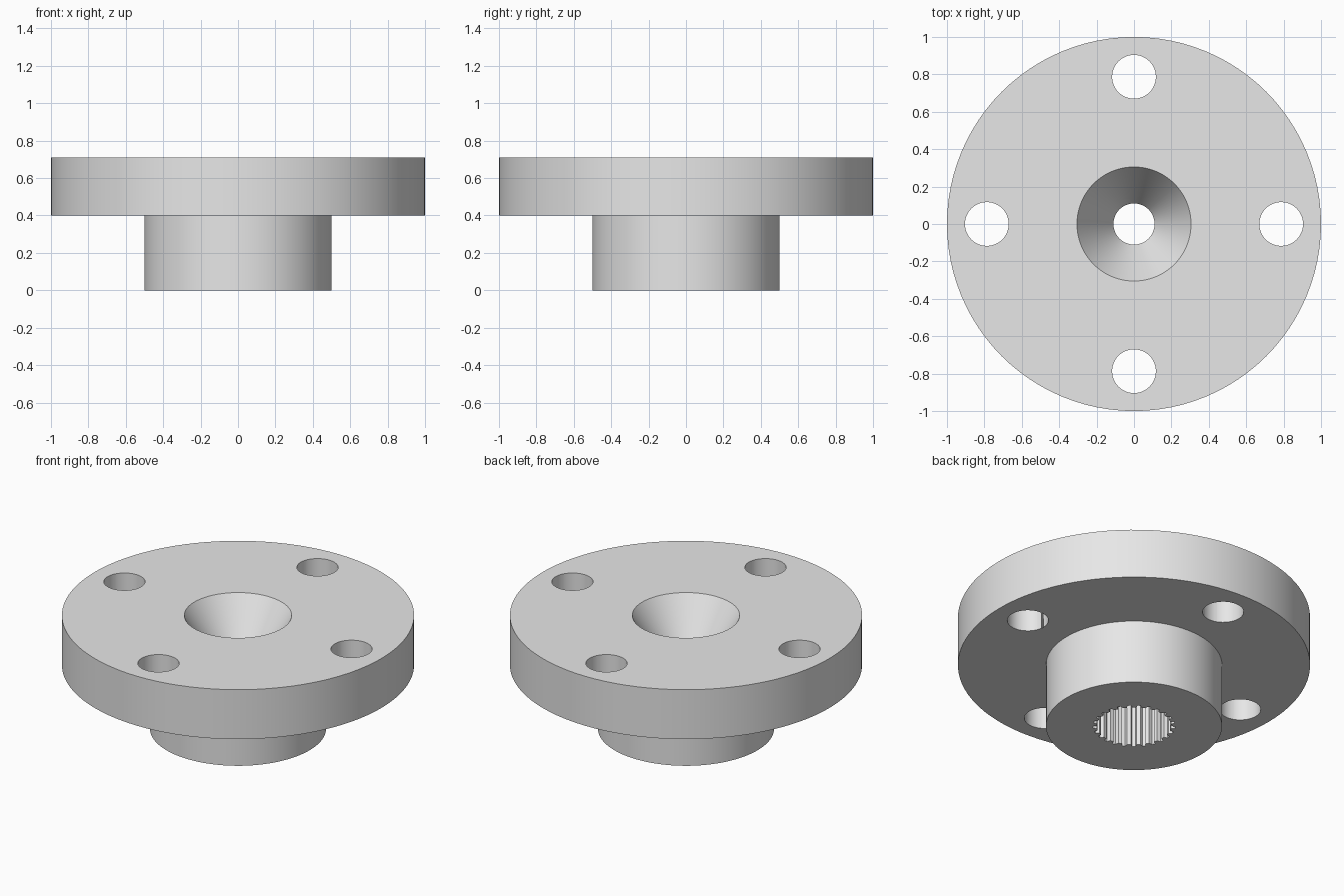
import bpy, bmesh
from math import cos, sin, tau

if "Cube" in bpy.data.objects:
    bpy.data.objects.remove(bpy.data.objects["Cube"])

SEGMENTS = 96
TEETH = 25

grey = bpy.data.materials.new("light grey")
grey.use_nodes = True
grey.diffuse_color = (0.8, 0.8, 0.8, 1)
grey.node_tree.nodes["Principled BSDF"].inputs["Base Color"].default_value = (0.8, 0.8, 0.8, 1)


def finish(name, bm):
    bmesh.ops.recalc_face_normals(bm, faces=bm.faces)
    mesh = bpy.data.meshes.new(name)
    bm.to_mesh(mesh)
    bm.free()
    mesh.materials.append(grey)
    obj = bpy.data.objects.new(name, mesh)
    bpy.context.collection.objects.link(obj)
    return obj


def lathe(name, profile):
    """Revolve a closed (radius, z) profile around the z axis."""
    bm = bmesh.new()
    rings = [[bm.verts.new((r * cos(tau * i / SEGMENTS), r * sin(tau * i / SEGMENTS), z))
              for i in range(SEGMENTS)] for r, z in profile]
    for k, ring in enumerate(rings):
        above = rings[(k + 1) % len(rings)]
        for i in range(SEGMENTS):
            j = (i + 1) % SEGMENTS
            bm.faces.new((ring[i], ring[j], above[j], above[i]))
    return finish(name, bm)


def prism(name, outline, bottom, top):
    """Extrude a flat (x, y) outline between two heights."""
    bm = bmesh.new()
    face = bm.faces.new([bm.verts.new((x, y, bottom)) for x, y in outline])
    extruded = bmesh.ops.extrude_face_region(bm, geom=[face])["geom"]
    verts = [v for v in extruded if isinstance(v, bmesh.types.BMVert)]
    bmesh.ops.translate(bm, verts=verts, vec=(0, 0, top - bottom))
    return finish(name, bm)


def cut(target, cutter):
    cutter.hide_render = True
    mod = target.modifiers.new("cut", 'BOOLEAN')
    mod.operation = 'DIFFERENCE'
    mod.solver = 'EXACT'
    mod.object = cutter
    bpy.context.view_layer.objects.active = target
    bpy.ops.object.modifier_apply(modifier=mod.name)
    bpy.data.objects.remove(cutter)


# Flange and hub in one turned body, with countersink and screw hole
body = lathe("flanged_hub", [(0.11, 0), (0.5, 0), (0.5, 0.4), (1, 0.4),
                             (1, 0.71), (0.305, 0.71), (0.11, 0.4)])

# Four bolt holes through the flange
for k in range(4):
    cx, cy = 0.787 * cos(tau * k / 4), 0.787 * sin(tau * k / 4)
    circle = [(cx + 0.117 * cos(tau * i / 48), cy + 0.117 * sin(tau * i / 48)) for i in range(48)]
    cut(body, prism("bolt_hole_cutter", circle, 0.3, 0.8))

# Toothed socket in the underside of the hub
outline = []
for t in range(TEETH):
    for step, radius in ((-0.3, 0.212), (-0.16, 0.233), (0.16, 0.233), (0.3, 0.212)):
        angle = tau * (t + step) / TEETH
        outline.append((radius * cos(angle), radius * sin(angle)))
cut(body, prism("socket_cutter", outline, -0.1, 0.3))

# Smooth round walls, crisp rims and teeth
bpy.ops.object.select_all(action='DESELECT')
body.select_set(True)
bpy.context.view_layer.objects.active = body
bpy.ops.object.shade_smooth_by_angle(angle=0.45)
